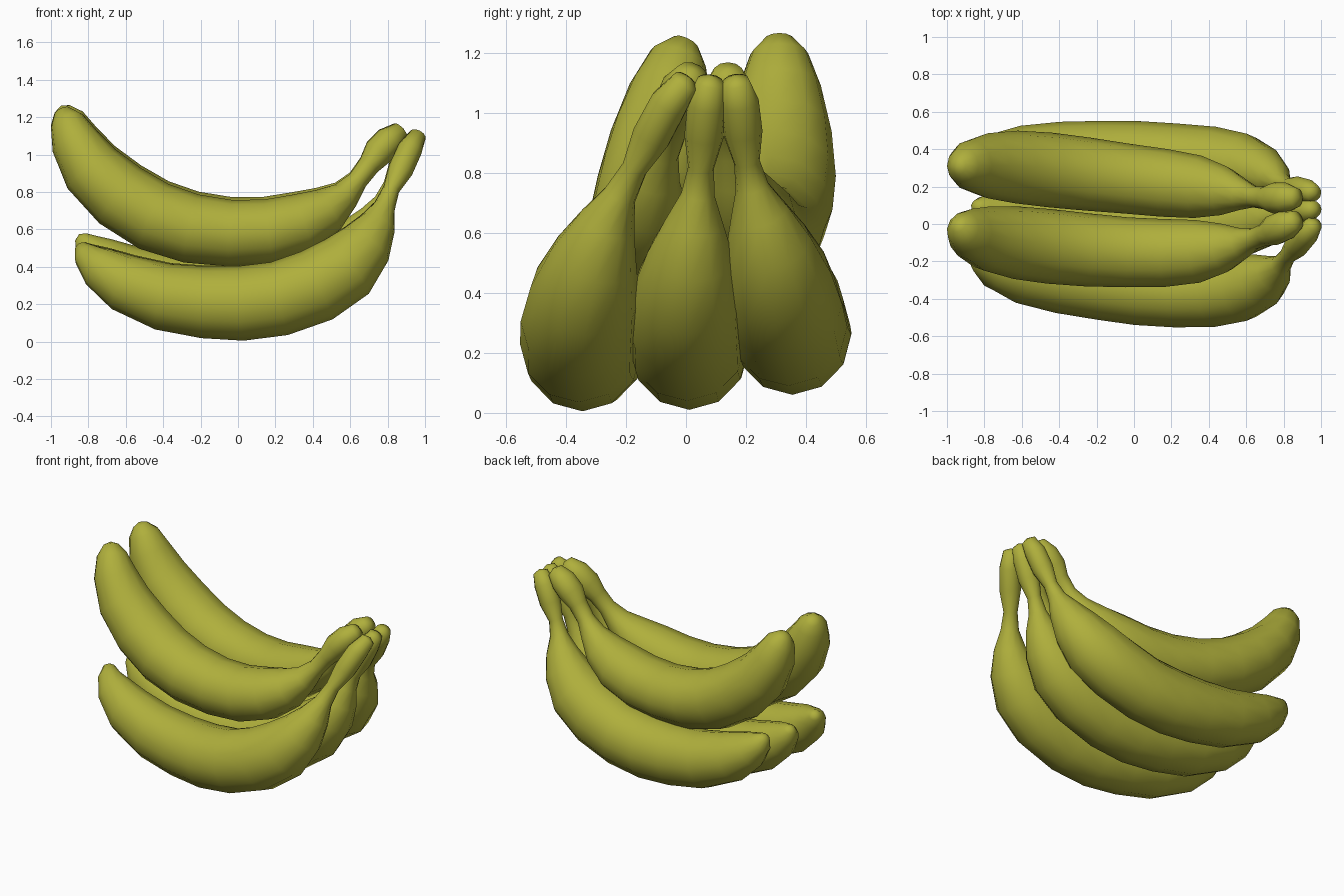
import bpy, bmesh, math
from mathutils import Vector

if "Cube" in bpy.data.objects:
    bpy.data.objects.remove(bpy.data.objects["Cube"])

# Centre lines seen from the front: (x, z, radius), blossom tip to stem end
LOWER = [(-.84, .505, .036), (-.815, .465, .07), (-.745, .40, .115), (-.61, .315, .155),
         (-.40, .24, .18), (-.18, .21, .192), (.02, .205, .20), (.22, .23, .20),
         (.42, .30, .20), (.58, .40, .187), (.685, .52, .147), (.747, .63, .10),
         (.785, .725, .057), (.82, .815, .044), (.87, .92, .067), (.92, 1.03, .066), (.962, 1.105, .046)]
UPPER = [(-.94, 1.225, .045), (-.915, 1.175, .092), (-.875, 1.07, .13), (-.785, .92, .165),
         (-.63, .775, .185), (-.45, .665, .19), (-.25, .60, .186), (-.04, .575, .178),
         (.16, .583, .173), (.34, .63, .16), (.48, .70, .125), (.575, .78, .08),
         (.64, .86, .054), (.70, .94, .058), (.75, 1.01, .08), (.81, 1.075, .078), (.87, 1.13, .05)]
SIDES = 12

peel = bpy.data.materials.new("peel")
peel.diffuse_color = (.43, .43, .045, 1)
peel.use_nodes = True
peel.node_tree.nodes["Principled BSDF"].inputs["Base Color"].default_value = peel.diffuse_color


def spline(keys, t):
    """Smooth curve through evenly spaced keys, t in 0..1"""
    s = t * (len(keys) - 1)
    i = min(int(s), len(keys) - 2)
    f = s - i
    a, b = keys[i], keys[i + 1]
    p = keys[i - 1] if i else 2 * a - b
    n = keys[i + 2] if i + 2 < len(keys) else 2 * b - a
    return .5 * (2 * a + (b - p) * f + (2 * p - 5 * a + 4 * b - n) * f * f
                 + (3 * a - p - 3 * b + n) * f ** 3)


def banana(name, path, y_keys, lift, width):
    last = len(path) - 1
    pts = [Vector((x, spline(y_keys, i / last), z + lift * min(1, (last - i) / 8)))
           for i, (x, z, r) in enumerate(path)]
    bm = bmesh.new()
    rings = []
    for i, p in enumerate(pts):
        t = (pts[min(i + 1, last)] - pts[max(i - 1, 0)]).normalized()
        side = (Vector((0, 1, 0)) - t * t.y).normalized()
        inner = t.cross(side)   # towards the inside of the bend
        ring = []
        for k in range(SIDES):
            a = 2 * math.pi * k / SIDES - math.pi / 2
            r = path[i][2]
            ring.append(bm.verts.new(p + side * math.cos(a) * r * width + inner * math.sin(a) * r))
        rings.append(ring)
    for r0, r1 in zip(rings, rings[1:]):
        for k in range(SIDES):
            j = (k + 1) % SIDES
            bm.faces.new((r0[k], r0[j], r1[j], r1[k]))
    # slightly domed end caps
    for ring, p, q in ((rings[0], pts[0], pts[1]), (rings[-1], pts[-1], pts[-2])):
        tip = bm.verts.new(p + (p - q).normalized() * .018)
        for k in range(SIDES):
            bm.faces.new((ring[k], ring[(k + 1) % SIDES], tip))
    bmesh.ops.recalc_face_normals(bm, faces=bm.faces)
    mesh = bpy.data.meshes.new(name)
    bm.to_mesh(mesh)
    bm.free()
    mesh.materials.append(peel)
    obj = bpy.data.objects.new(name, mesh)
    bpy.context.collection.objects.link(obj)
    bpy.ops.object.select_all(action='DESELECT')
    obj.select_set(True)
    bpy.context.view_layer.objects.active = obj
    bpy.ops.object.shade_smooth_by_angle(angle=math.radians(65))


# Bottom row of three, then two resting on top
banana("lower_front_banana", LOWER, (-.16, -.30, -.355, -.22, .0), 0, .98)
banana("lower_middle_banana", LOWER, (.10, .035, .0, .04, .08), .005, .98)
banana("lower_back_banana", LOWER, (.37, .37, .325, .22, .165), .055, .98)
banana("upper_front_banana", UPPER, (.0, -.10, -.155, -.08, .02), .005, 1.05)
banana("upper_back_banana", UPPER, (.31, .305, .22, .145, .14), .02, 1.05)
